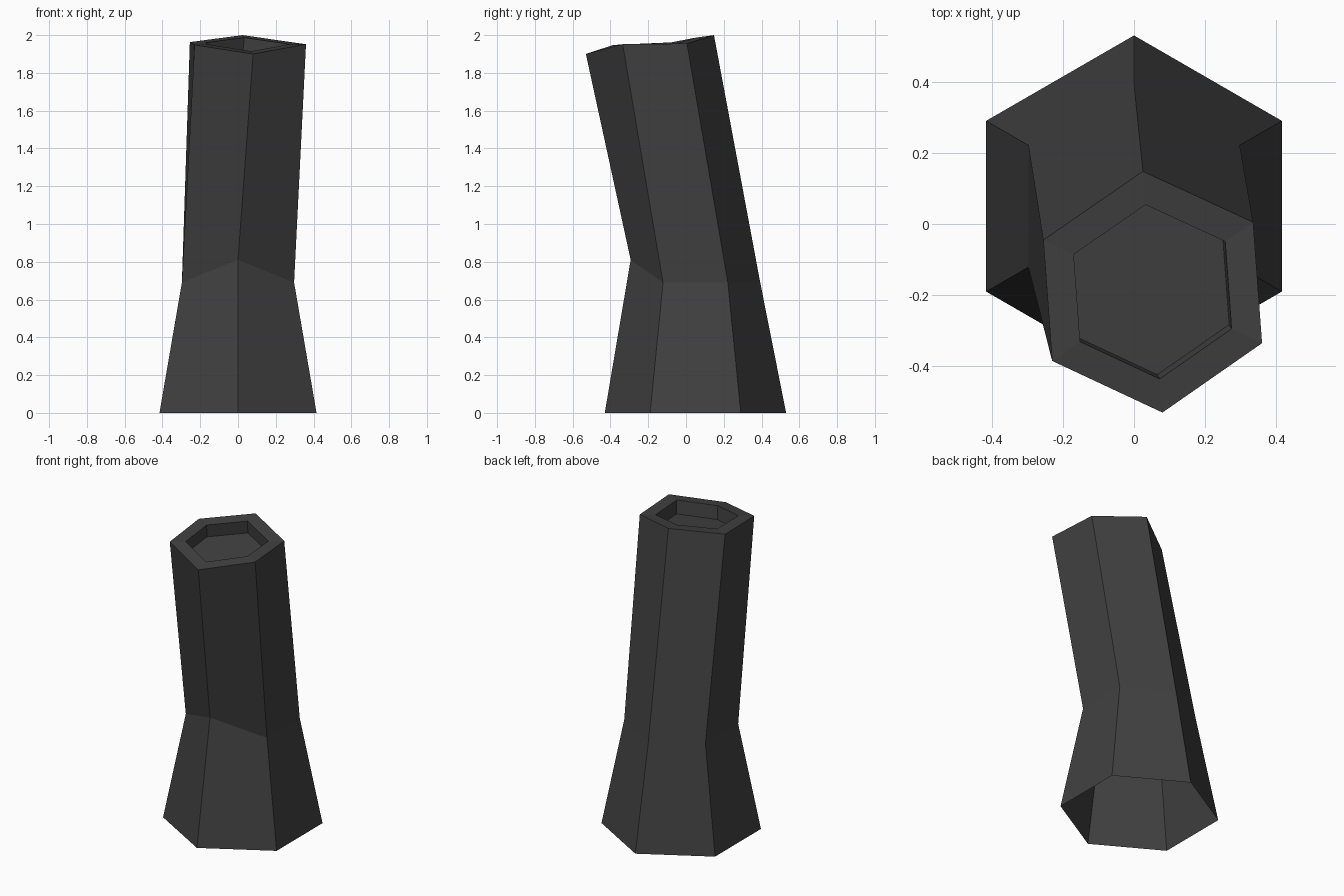
import bpy, bmesh
from math import sin, cos, pi
from mathutils import Vector

cube = bpy.data.objects.get("Cube")
if cube:
    bpy.data.objects.remove(cube, do_unlink=True)

# Dark stone colour
stone = bpy.data.materials.new("dark_stone")
stone.use_nodes = True
colour = (0.052, 0.052, 0.052, 1)
stone.diffuse_color = colour
bsdf = stone.node_tree.nodes["Principled BSDF"]
bsdf.inputs["Base Color"].default_value = colour
bsdf.inputs["Roughness"].default_value = 0.9

bm = bmesh.new()


def ring(points):
    return [bm.verts.new(p) for p in points]


def bridge(lower, upper):
    for i in range(6):
        j = (i + 1) % 6
        bm.faces.new((lower[i], lower[j], upper[j], upper[i]))


# Rings run counter-clockwise from the back corner
def hexagon(radius, centre_y, z):
    return [Vector((-radius * sin(k * pi / 3), centre_y + radius * cos(k * pi / 3), z))
            for k in range(6)]


# Flared foot, with an open underside
foot = hexagon(0.48, 0.05, 0)

# Waist, raised at its front corner
waist = hexagon(0.343, 0.05, 0.69)
waist[3].z = 0.81

# Leaning, slightly twisted mouth
mouth = [Vector(p) for p in (
    (0.025, 0.148, 2.0), (-0.255, -0.045, 1.963), (-0.23, -0.385, 1.948),
    (0.08, -0.53, 1.9), (0.36, -0.335, 1.952), (0.335, 0.005, 1.955))]

# Rim and shallow recess
centre = sum(mouth, Vector()) / 6
lip = [centre.lerp(p, 0.722) for p in mouth]
sink = Vector((-0.007, 0.012, -0.085))
floor = [p + sink for p in lip]

rings = [ring(r) for r in (foot, waist, mouth, lip, floor)]
for lower, upper in zip(rings, rings[1:]):
    bridge(lower, upper)
bm.faces.new(rings[-1])

mesh = bpy.data.meshes.new("hollow_pillar")
bm.to_mesh(mesh)
bm.free()
mesh.materials.append(stone)
pillar = bpy.data.objects.new("hollow_pillar", mesh)
bpy.context.collection.objects.link(pillar)
